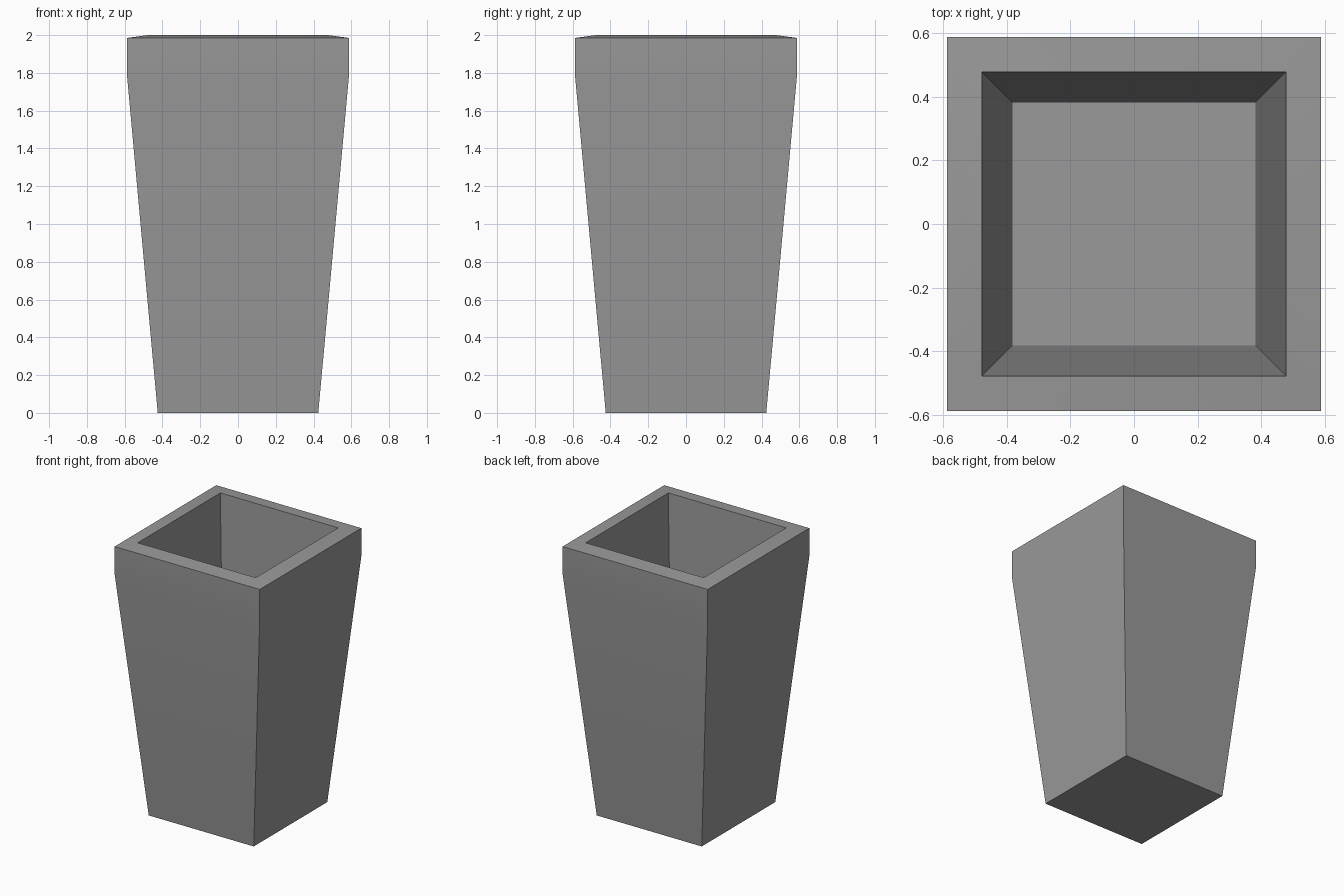
import bpy
import bmesh
import math

cube = bpy.data.objects.get("Cube")
if cube:
    bpy.data.objects.remove(cube, do_unlink=True)

# Stone grey material
stone = bpy.data.materials.new("stone_grey")
stone.use_nodes = True
colour = (0.32, 0.32, 0.32, 1)
stone.diffuse_color = colour
stone.node_tree.nodes["Principled BSDF"].inputs["Base Color"].default_value = colour

# Half width and height of each square ring, from the base up and into the hollow
profile = [(0.425, 0), (0.587, 1.78), (0.587, 1.985), (0.477, 2), (0.381, 0.1)]

# Planter: square rings bridged into walls, capped at the base and inner floor
bm = bmesh.new()
rings = [
    [bm.verts.new((sx * half, sy * half, z))
     for sx, sy in ((-1, -1), (1, -1), (1, 1), (-1, 1))]
    for half, z in profile
]
for low, high in zip(rings, rings[1:]):
    for i in range(4):
        j = (i + 1) % 4
        bm.faces.new((low[i], low[j], high[j], high[i]))
bm.faces.new(rings[0][::-1])
bm.faces.new(rings[-1])

mesh = bpy.data.meshes.new("planter")
bm.to_mesh(mesh)
bm.free()
mesh.materials.append(stone)
planter = bpy.data.objects.new("planter", mesh)
bpy.context.collection.objects.link(planter)

# Soft bend below the rim, sharp corners elsewhere
bpy.context.view_layer.objects.active = planter
planter.select_set(True)
bpy.ops.object.shade_smooth_by_angle(angle=math.radians(30))
